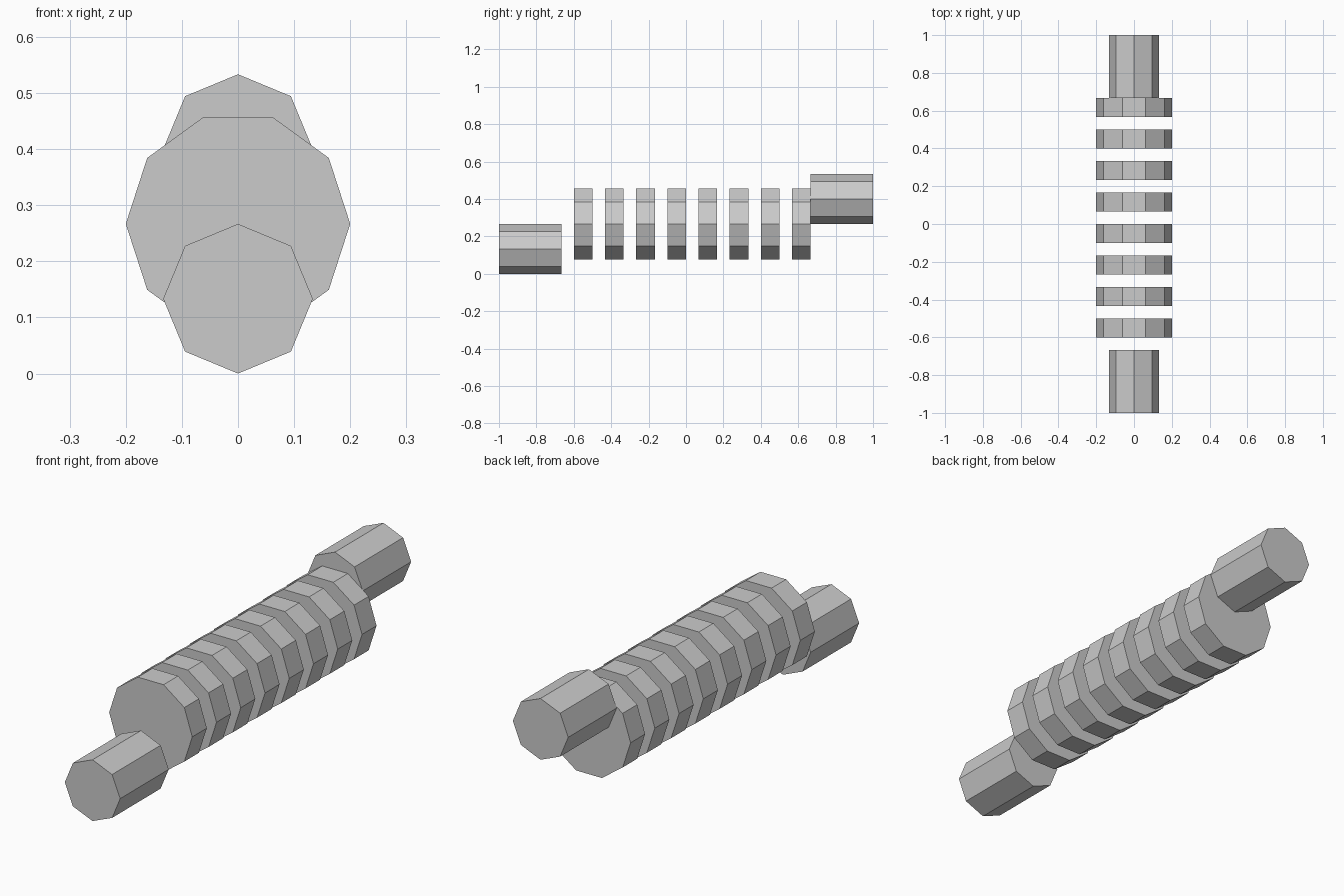
import bpy, bmesh
from math import sin, cos, pi

if "Cube" in bpy.data.objects:
    bpy.data.objects.remove(bpy.data.objects["Cube"])


def prism(name, sides, radius, z, y0, y1):
    """Capped regular prism along y, with one corner pointing to +x."""
    bm = bmesh.new()
    rings = [[bm.verts.new((radius * cos(2 * pi * i / sides), y,
                            z + radius * sin(2 * pi * i / sides)))
              for i in range(sides)] for y in (y0, y1)]
    for ring in rings:
        bm.faces.new(ring)
    for i in range(sides):
        j = (i + 1) % sides
        bm.faces.new((rings[0][i], rings[0][j], rings[1][j], rings[1][i]))
    bmesh.ops.recalc_face_normals(bm, faces=bm.faces)
    mesh = bpy.data.meshes.new(name)
    bm.to_mesh(mesh)
    bm.free()
    obj = bpy.data.objects.new(name, mesh)
    bpy.context.collection.objects.link(obj)
    return obj


# Row of separate ten-sided discs
for k in range(8):
    y = -0.6 + k / 6
    prism(f"disc_{k + 1}", 10, 0.2, 0.2667, y, y + 0.1)

# Eight-sided end rods, low at the front and high at the back
prism("front_rod", 8, 0.1333, 0.1333, -1.0, -0.6667)
prism("back_rod", 8, 0.1333, 0.4, 0.6667, 1.0)
